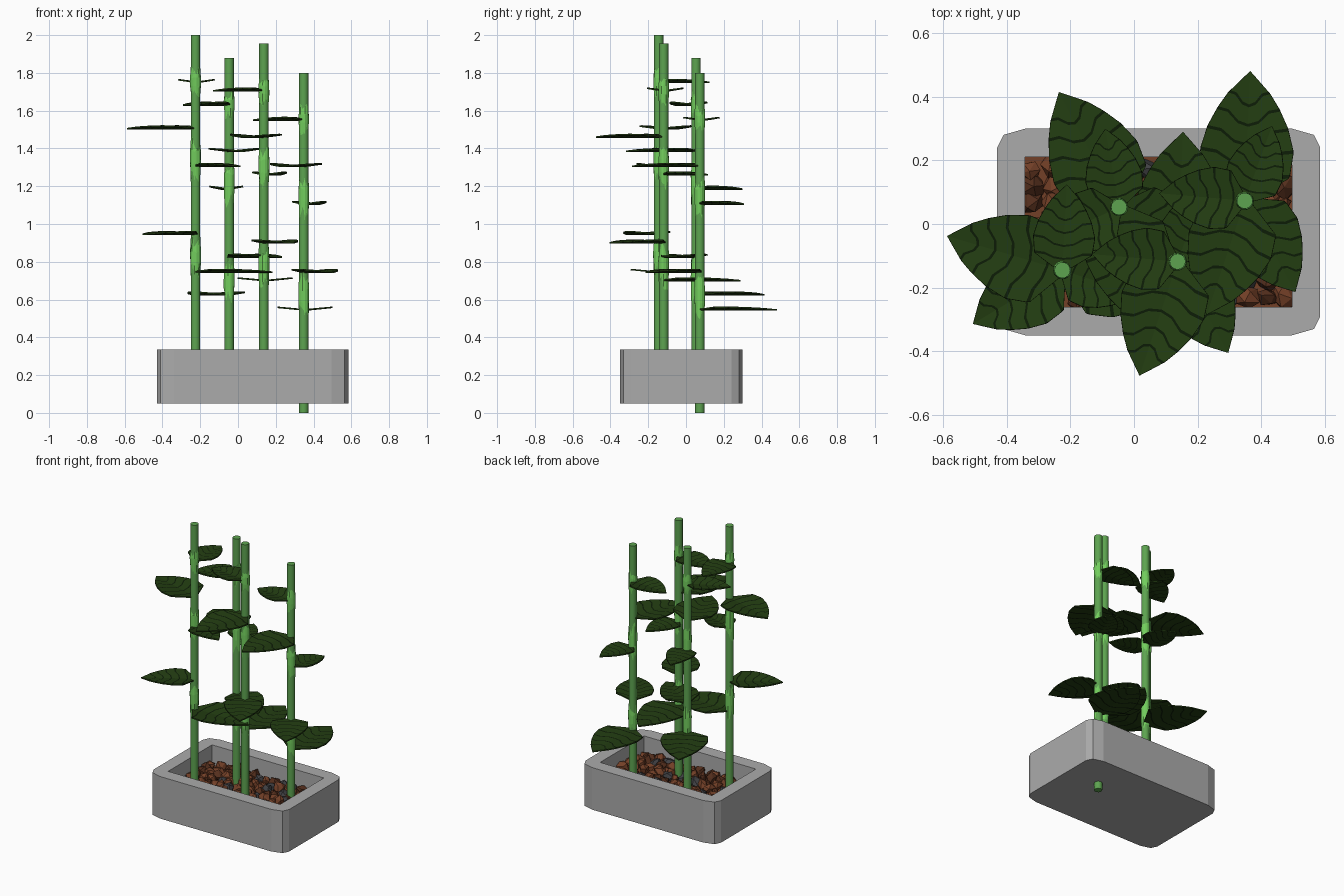
import bpy, bmesh, math, random
from mathutils import Vector, Matrix

if "Cube" in bpy.data.objects:
    bpy.data.objects.remove(bpy.data.objects["Cube"])
random.seed(4)


def material(name, rgb):
    m = bpy.data.materials.new(name)
    m.diffuse_color = (*rgb, 1)
    m.use_nodes = True
    m.node_tree.nodes["Principled BSDF"].inputs["Base Color"].default_value = m.diffuse_color
    return m


STONE = material("grey stone", (0.41, 0.41, 0.41))
STEM = material("stem green", (0.11, 0.37, 0.08))
NODE = material("light green", (0.17, 0.62, 0.11))
LEAF = material("leaf green", (0.017, 0.048, 0.006))
VEIN = material("dark vein", (0.004, 0.012, 0.002))
BROWN = material("brown bark", (0.17, 0.05, 0.02))
DARK_BROWN = material("dark bark", (0.09, 0.028, 0.012))
GRAVEL = material("dark gravel", (0.05, 0.05, 0.055))


def finish(bm, name, mats, smooth=False):
    bmesh.ops.recalc_face_normals(bm, faces=bm.faces[:])
    me = bpy.data.meshes.new(name)
    bm.to_mesh(me)
    bm.free()
    for m in mats:
        me.materials.append(m)
    for p in me.polygons:
        p.use_smooth = smooth
    ob = bpy.data.objects.new(name, me)
    bpy.context.collection.objects.link(ob)
    return ob


# Planter box: chamfered outside, square-cornered hollow inside
def planter():
    bm = bmesh.new()
    cx, cy, hx, hy = 0.0775, -0.025, 0.5075, 0.325
    outer, inner = [], []
    for sx, sy in ((1, 1), (-1, 1), (-1, -1), (1, -1)):
        corner = [(0, 0.06), (0.02, 0.02), (0.09, 0)]
        if sx * sy < 0:
            corner.reverse()
        outer += [(cx + sx * (hx - a), cy + sy * (hy - b)) for a, b in corner]
        inner.append((cx + sx * (hx - 0.088), cy + sy * (hy - 0.09)))

    def ring(pts, z):
        return [bm.verts.new((x, y, z)) for x, y in pts]

    def wall(a, b):
        for i in range(len(a)):
            j = (i + 1) % len(a)
            bm.faces.new((a[i], a[j], b[j], b[i]))

    low, top = ring(outer, 0.05), ring(outer, 0.335)
    rim, floor = ring(inner, 0.335), ring(inner, 0.15)
    wall(low, top)
    wall(rim, floor)
    bm.faces.new(low)
    bm.faces.new(floor)
    for i in range(4):
        j = (i + 1) % 4
        a, b, c = top[3 * i:3 * i + 3]
        bm.faces.new((a, b, c, rim[i]))
        bm.faces.new((c, top[3 * j], rim[j], rim[i]))
    finish(bm, "planter", [STONE])


# Loose bark and gravel pieces filling the planter
def soil():
    bm = bmesh.new()
    bmesh.ops.create_grid(bm, x_segments=1, y_segments=1, size=0.5, matrix=
                          Matrix.Translation((0.0775, -0.025, 0.2)) @ Matrix.Diagonal((0.84, 0.47, 1, 1)))
    nx, ny = 14, 8
    for i in range(nx):
        for j in range(ny):
            x = -0.315 + 0.78 * i / (nx - 1) + random.uniform(-0.015, 0.015)
            y = -0.23 + 0.41 * j / (ny - 1) + random.uniform(-0.015, 0.015)
            rot = Matrix.Rotation(random.uniform(0, 6.28), 4, Vector(
                (random.uniform(-1, 1), random.uniform(-1, 1), random.uniform(0.2, 1))))
            size = [random.uniform(0.028, 0.048) for _ in range(3)] + [1]
            mat = Matrix.Translation((x, y, random.uniform(0.205, 0.232))) @ rot @ Matrix.Diagonal(size)
            first = len(bm.faces)
            verts = bmesh.ops.create_icosphere(bm, subdivisions=1, radius=1, matrix=mat)["verts"]
            for v in verts:
                v.co += Vector([random.uniform(-0.007, 0.007) for _ in range(3)])
            kind = random.choices((0, 1, 2), (6, 3, 1.5))[0]
            bm.faces.ensure_lookup_table()
            for f in bm.faces[first:]:
                f.material_index = kind
    finish(bm, "soil", [BROWN, DARK_BROWN, GRAVEL])


# Leaf half-width along its length, as fractions of the length
OUTLINE = [(0, 0.06), (0.08, 0.22), (0.18, 0.33), (0.3, 0.365), (0.42, 0.355),
           (0.6, 0.3), (0.8, 0.19), (1, 0)]


def half_width(t):
    for (a, wa), (b, wb) in zip(OUTLINE, OUTLINE[1:]):
        if t <= b:
            return wa + (wb - wa) * (t - a) / (b - a)
    return 0


# Leaf: slanted rows, with thin dark rows for the side veins
def leaf(name, origin, angle, length):
    bm = bmesh.new()
    rows = [0]
    for t in (0.12, 0.27, 0.42, 0.57, 0.72):
        rows += [t, t + 0.022]
    rows += [0.86, 1]
    grid = []
    for t in rows:
        edge = t + 0.13 * math.sin(math.pi * t) ** 0.7 if 0 < t < 1 else t
        edge = min(edge, 1)
        w = half_width(edge)
        line = []
        for s in (-1, -0.66, -0.33, 0, 0.33, 0.66, 1):
            k = abs(s)
            kink = {0.33: 0.2, 0.66: 0.85}.get(k, k)
            line.append(bm.verts.new((length * (t + (edge - t) * kink), length * w * s,
                                      0.014 * k * w / 0.36)))
        grid.append(line)
    for i in range(len(rows) - 1):
        dark = rows[i + 1] - rows[i] < 0.03
        for j in range(6):
            f = bm.faces.new((grid[i][j], grid[i + 1][j], grid[i + 1][j + 1], grid[i][j + 1]))
            f.material_index = int(dark)
    bmesh.ops.remove_doubles(bm, verts=bm.verts[:], dist=0.0005)
    ob = finish(bm, name, [LEAF, VEIN])
    ob.location = origin
    ob.rotation_euler.z = math.radians(angle)
    mod = ob.modifiers.new("thickness", 'SOLIDIFY')
    mod.thickness = 0.008
    mod.offset = 0


# Upright round stem
def stem(name, x, y, base):
    bm = bmesh.new()
    bmesh.ops.create_cone(bm, cap_ends=True, segments=16, radius1=0.025, radius2=0.025, depth=1.8,
                          matrix=Matrix.Translation((x, y, base + 0.9)))
    ob = finish(bm, name, [STEM], True)
    for p in ob.data.polygons:
        p.use_smooth = abs(p.normal.z) < 0.5


# Ragged light sheath wrapped round the stem
def sheath(name, x, y, z, half):
    bm = bmesh.new()
    n = 14
    rings = []
    for k, r in ((-1, 0.0245), (-0.4, 0.027), (0.4, 0.028), (1, 0.0245)):
        row = []
        for i in range(n):
            a = 2 * math.pi * i / n
            stretch = random.uniform(0.35, 1.1) if abs(k) == 1 else random.uniform(0.5, 0.85)
            rr = r + random.uniform(-0.0005, 0.002)
            row.append(bm.verts.new((x + rr * math.cos(a), y + rr * math.sin(a), z + half * k * stretch)))
        rings.append(row)
    for a, b in zip(rings, rings[1:]):
        for i in range(n):
            j = (i + 1) % n
            bm.faces.new((a[i], a[j], b[j], b[i]))
    finish(bm, name, [NODE])


planter()
soil()

# Four identical plants, each turned and raised differently: x, y, base, turn
PLANTS = [(-0.225, -0.145, 0.2, -88), (-0.047, 0.053, 0.08, 30),
          (0.137, -0.118, 0.155, 0), (0.348, 0.073, 0.0, 0)]
# Leaves on each plant: height, angle, length
LEAVES = [(0.545, 87.6, 0.408), (0.745, 299, 0.328), (1.105, 70, 0.25),
          (1.305, 251.5, 0.378), (1.55, 175, 0.27)]
for n, (x, y, base, turn) in enumerate(PLANTS, 1):
    stem(f"stem_{n}", x, y, base)
    for k, (z, half) in enumerate(((0.62, 0.12), (1.15, 0.13), (1.555, 0.08)), 1):
        sheath(f"sheath_{n}_{k}", x, y, base + z, half)
    for k, (z, angle, length) in enumerate(LEAVES, 1):
        leaf(f"leaf_{n}_{k}", (x, y, base + z), angle + turn, length)
